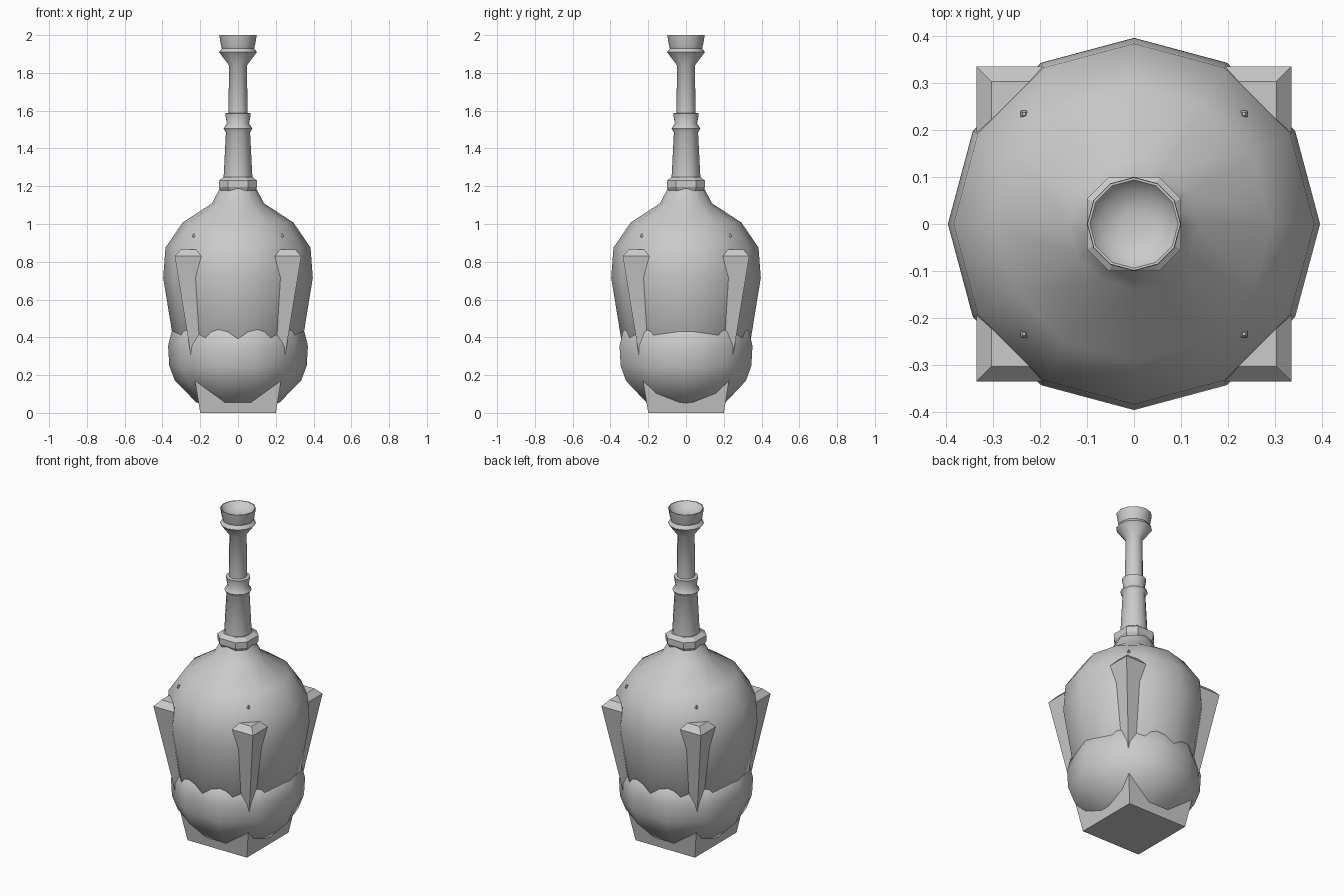
import bpy, bmesh, math

if "Cube" in bpy.data.objects:
    bpy.data.objects.remove(bpy.data.objects["Cube"])


def finish(name, bm, smooth=None):
    bmesh.ops.remove_doubles(bm, verts=bm.verts, dist=1e-5)
    bmesh.ops.recalc_face_normals(bm, faces=bm.faces)
    me = bpy.data.meshes.new(name)
    bm.to_mesh(me)
    bm.free()
    ob = bpy.data.objects.new(name, me)
    bpy.context.collection.objects.link(ob)
    if smooth:
        bpy.ops.object.select_all(action='DESELECT')
        ob.select_set(True)
        bpy.context.view_layer.objects.active = ob
        bpy.ops.object.shade_smooth_by_angle(angle=math.radians(smooth))
    return ob


def loft(name, rings, smooth=None):
    """Skin a stack of closed rings and cap both ends."""
    bm = bmesh.new()
    rows = [[bm.verts.new(p) for p in ring] for ring in rings]
    n = len(rows[0])
    for a, b in zip(rows, rows[1:]):
        for i in range(n):
            j = (i + 1) % n
            bm.faces.new((a[i], a[j], b[j], b[i]))
    bm.faces.new(rows[0][::-1])
    bm.faces.new(rows[-1])
    return finish(name, bm, smooth)


def lathe(name, profile, n, smooth=50):
    rings = [[(r * math.cos(2 * math.pi * i / n), r * math.sin(2 * math.pi * i / n), z)
              for i in range(n)] for r, z in profile]
    return loft(name, rings, smooth)


def square(h, z):
    return [(-h, -h, z), (h, -h, z), (h, h, z), (-h, h, z)]


def cut_square(h, c, z):
    return [(-c, -h, z), (c, -h, z), (h, -c, z), (h, c, z),
            (c, h, z), (-c, h, z), (-h, c, z), (-h, -c, z)]


# Tapered square core: forms the foot and the four corner buttresses
loft("square_core", [square(0.2, 0), square(0.335, 0.83), square(0.303, 0.865)])

# Rounded lower bulb
lathe("lower_bulb", [(0.05, 0.02), (0.22, 0.055), (0.334, 0.17), (0.364, 0.25),
                     (0.37, 0.355), (0.352, 0.43), (0.3, 0.48), (0.1, 0.52)], 10, 60)

# Main round body
lathe("main_body", [(0.29, 0.3), (0.335, 0.34), (0.396, 0.715), (0.384, 0.875),
                    (0.293, 1.008), (0.138, 1.109), (0.09, 1.2), (0.07, 1.24)], 12, 60)

# Collar with cut corners
loft("collar", [cut_square(0.09, 0.048, 1.175), cut_square(0.1, 0.054, 1.195),
                cut_square(0.1, 0.054, 1.23), cut_square(0.075, 0.04, 1.25)])

# Spire: tapered neck, rings, shaft and hollow cup
lathe("spire", [(0.076, 1.2), (0.076, 1.25), (0.064, 1.485), (0.076, 1.505),
                (0.059, 1.533), (0.068, 1.585), (0.05, 1.588), (0.048, 1.84),
                (0.1, 1.91), (0.085, 1.93), (0.09, 1.945), (0.099, 2.0),
                (0.094, 2.0), (0.075, 1.975), (0.03, 1.962)], 12)

# Small studs on the shoulders
for sx in (-1, 1):
    for sy in (-1, 1):
        x, y, s = sx * 0.234, sy * 0.234, 0.007
        rings = [[(x + px * k, y + py * k, z) for px, py in
                  ((-s, -s), (s, -s), (s, s), (-s, s))]
                 for k, z in ((0.2, 0.918), (1, 0.935), (0.4, 0.948))]
        loft("shoulder_stud", rings)
